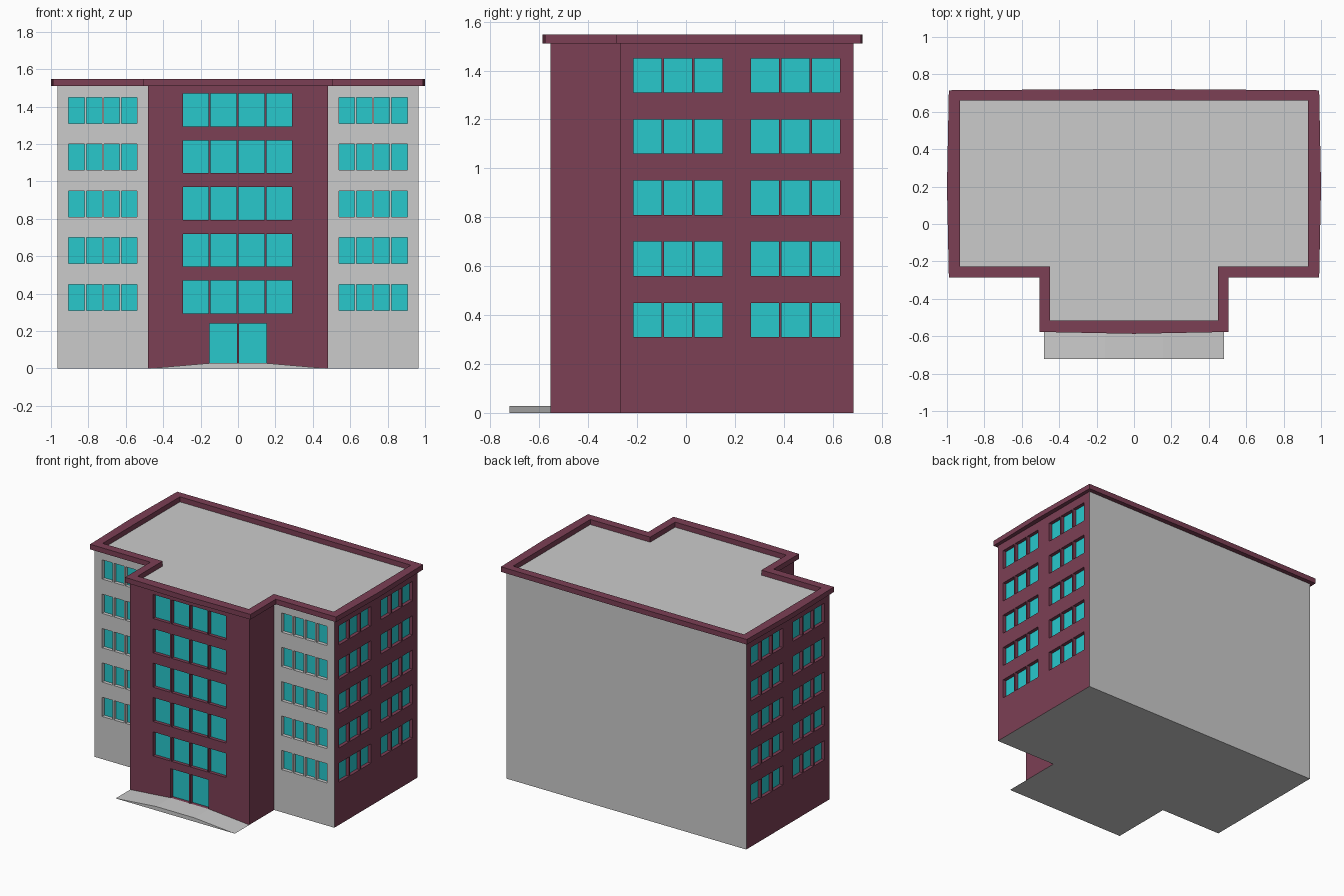
import bpy, bmesh
from mathutils import Vector

if "Cube" in bpy.data.objects:
    bpy.data.objects.remove(bpy.data.objects["Cube"])

H, TOP, DEPTH = 1.51, 1.547, 0.025   # wall height, parapet top, window recess


def material(name, rgb):
    m = bpy.data.materials.new(name)
    m.diffuse_color = (*rgb, 1)
    m.use_nodes = True
    m.node_tree.nodes["Principled BSDF"].inputs["Base Color"].default_value = m.diffuse_color
    return m


MAROON = material("maroon", (0.2, 0.05, 0.09))
GLASS = material("glass", (0.021, 0.58, 0.605))


def make(name, faces, mat=None):
    """Object from a list of polygons (each a list of points), welded."""
    bm = bmesh.new()
    for f in faces:
        bm.faces.new([bm.verts.new(p) for p in f])
    bmesh.ops.remove_doubles(bm, verts=bm.verts, dist=1e-5)
    me = bpy.data.meshes.new(name)
    bm.to_mesh(me)
    bm.free()
    ob = bpy.data.objects.new(name, me)
    bpy.context.collection.objects.link(ob)
    if mat:
        me.materials.append(mat)
    return ob


def panes(u0, u1, n, z0, z1, gap=0.011):
    """Rectangles for one row of n panes."""
    w = (u1 - u0 - gap * (n - 1)) / n
    return [(u0 + i * (w + gap), u0 + i * (w + gap) + w, z0, z1) for i in range(n)]


def floors(u0, u1, n, z0, z1):
    return [r for k in range(5)
            for r in panes(u0, u1, n, z0 + 0.25 * k, z1 + 0.25 * k)]


def wall(name, a, b, mat=None, holes=()):
    """Wall from a to b (outside on the right) with recessed panes."""
    a, b = Vector((*a, 0)), Vector((*b, 0))
    d = (b - a).normalized()
    inward = Vector((-d.y, d.x, 0)) * DEPTH

    def P(u, z, deep=False):
        return a + d * u + Vector((0, 0, z)) + (inward if deep else Vector())

    us = sorted({0, (b - a).length} | {round(u, 5) for r in holes for u in r[:2]})
    zs = sorted({0, H} | {round(z, 5) for r in holes for z in r[2:]})
    faces, glass = [], []
    for u0, u1 in zip(us, us[1:]):
        for z0, z1 in zip(zs, zs[1:]):
            u, z = (u0 + u1) / 2, (z0 + z1) / 2
            if not any(r[0] < u < r[1] and r[2] < z < r[3] for r in holes):
                faces.append([P(u0, z0), P(u1, z0), P(u1, z1), P(u0, z1)])
    for u0, u1, z0, z1 in holes:
        c = [(u0, z0), (u1, z0), (u1, z1), (u0, z1)]
        glass.append([P(*p, True) for p in c])
        for p, q in zip(c, c[1:] + c[:1]):   # jambs, sill and lintel
            faces.append([P(*p), P(*q), P(*q, True), P(*p, True)])
    make(name, faces, mat)
    if glass:
        make(name + "_windows", glass, GLASS)


# Walls, anticlockwise around the plan
X, C, F, M, B = 0.965, 0.48, -0.555, -0.27, 0.685
front = floors(0.185, 0.77, 4, 0.295, 0.47) + panes(0.327, 0.633, 2, 0.028, 0.24)
side = floors(0.055, 0.42, 3, 0.31, 0.45) + floors(0.535, 0.9, 3, 0.31, 0.45)
wing = floors(0.06, 0.425, 4, 0.31, 0.45)
wall("entrance_bay_front", (-C, F), (C, F), MAROON, front)
wall("entrance_bay_right", (C, F), (C, M), MAROON)
wall("right_wing_front", (C, M), (X, M), None, wing)
wall("right_side_wall", (X, M), (X, B), MAROON, side)
wall("back_wall", (X, B), (-X, B))
wall("left_side_wall", (-X, B), (-X, M), MAROON, side)
wall("left_wing_front", (-X, M), (-C, M), None, wing)
wall("entrance_bay_left", (-C, M), (-C, F), MAROON)


def plan(half):
    """Mirror the right half of a plan (front centre to back centre)."""
    return half + [(-x, y) for x, y in reversed(half[1:-1])]


# Underside
base = plan([(0, F), (C, F), (C, M), (X, M), (X, B), (0, B)])
make("base", [[(x, y, 0) for x, y in reversed(base)]])

# Parapet ring and the roof inside it
outer = plan([(0, -0.587), (0.505, -0.577), (0.505, -0.287), (0.99, -0.287),
              (1.0, 0.2), (0.99, 0.715), (0, 0.722)])
inner = plan([(0, -0.515), (0.448, -0.515), (0.448, -0.228), (0.93, -0.228),
              (0.93, 0.2), (0.93, 0.66), (0, 0.66)])
ring = []
n = len(outer)
for i in range(n):
    j = (i + 1) % n
    section = [(outer, H), (outer, TOP), (inner, TOP), (inner, H)]
    for (p, z), (q, w) in zip(section, section[1:] + section[:1]):
        ring.append([(*p[i], z), (*p[j], z), (*q[j], w), (*q[i], w)])
make("parapet", ring, MAROON)
make("roof", [[(x, y, H) for x, y in inner]])

# Entrance ramp sloping down to both sides
prof = [(-C, 0), (C, 0), (0.155, 0.028), (-0.155, 0.028)]
f, k = [(x, -0.722, z) for x, z in prof], [(x, F, z) for x, z in prof]
make("entrance_ramp", [f, k[::-1]] +
     [[f[i], k[i], k[(i + 1) % 4], f[(i + 1) % 4]] for i in range(4)])
